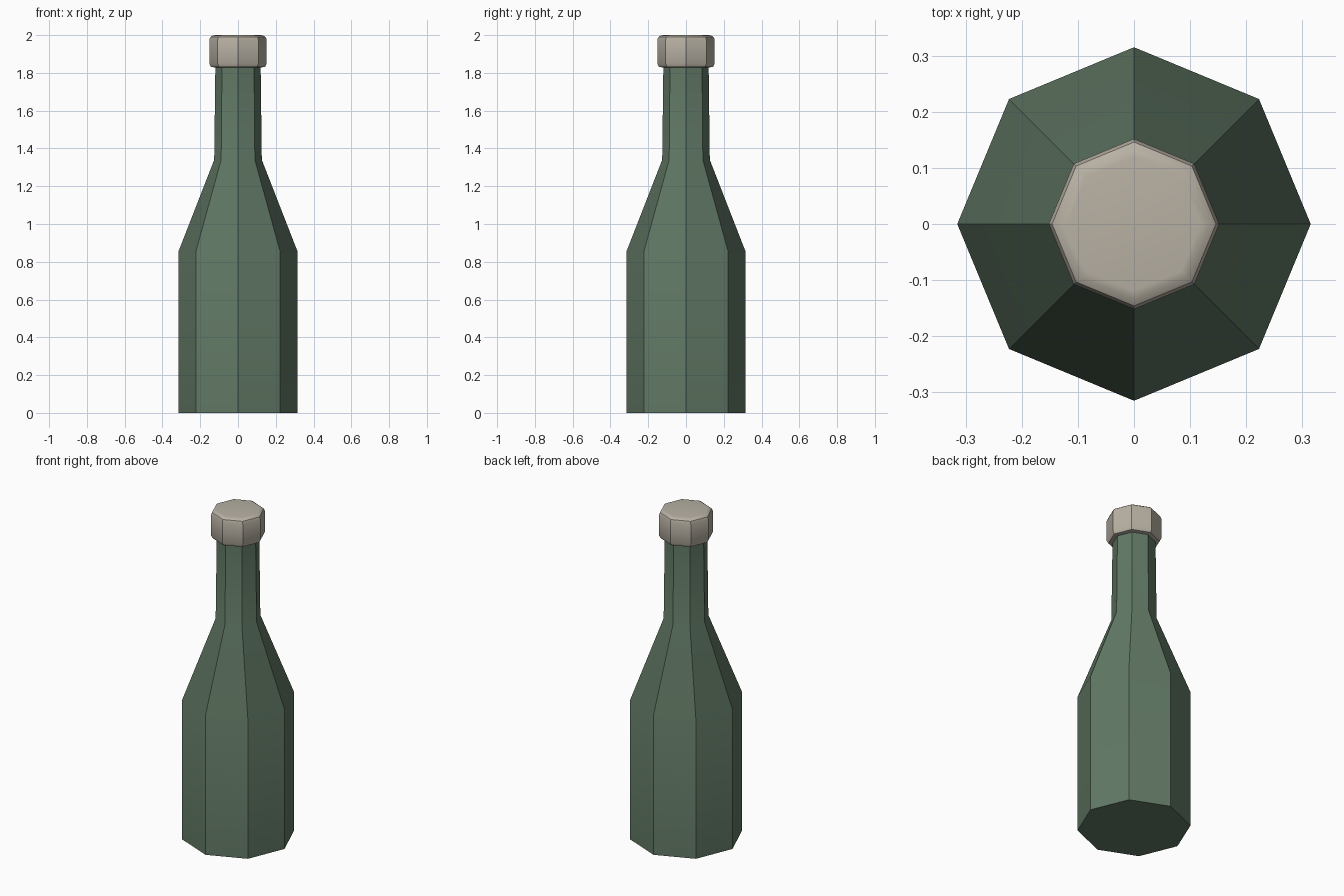
import bpy, bmesh, math

if "Cube" in bpy.data.objects:
    bpy.data.objects.remove(bpy.data.objects["Cube"])

SIDES = 8


def material(name, color):
    m = bpy.data.materials.new(name)
    m.diffuse_color = color
    m.use_nodes = True
    m.node_tree.nodes["Principled BSDF"].inputs["Base Color"].default_value = m.diffuse_color
    return m


def lathe(name, profile, mat):
    """Stack octagonal rings (radius, z), close both ends."""
    bm = bmesh.new()
    rings = []
    for r, z in profile:
        angles = [2 * math.pi * i / SIDES for i in range(SIDES)]
        rings.append([bm.verts.new((r * math.cos(a), r * math.sin(a), z)) for a in angles])
    for low, high in zip(rings, rings[1:]):
        for i in range(SIDES):
            j = (i + 1) % SIDES
            bm.faces.new((low[i], low[j], high[j], high[i]))
    bm.faces.new(rings[0][::-1])
    bm.faces.new(rings[-1])
    mesh = bpy.data.meshes.new(name)
    bm.to_mesh(mesh)
    bm.free()
    ob = bpy.data.objects.new(name, mesh)
    bpy.context.collection.objects.link(ob)
    mesh.materials.append(mat)
    bpy.ops.object.select_all(action='DESELECT')
    ob.select_set(True)
    bpy.context.view_layer.objects.active = ob
    bpy.ops.object.shade_smooth_by_angle(angle=math.radians(30))
    return ob


# Glass body: straight base, sloped shoulder, slightly tapering neck
lathe("bottle_body",
      [(0.315, 0), (0.315, 0.855), (0.126, 1.34), (0.12, 1.828)],
      material("green_glass", (0.12, 0.19, 0.13, 1)))

# Cap with softened top and bottom rims
lathe("bottle_cap",
      [(0.118, 1.828), (0.143, 1.832), (0.152, 1.848), (0.152, 1.975),
       (0.146, 1.99), (0.134, 1.998), (0.119, 2.0)],
      material("cap_beige", (0.48, 0.44, 0.37, 1)))
